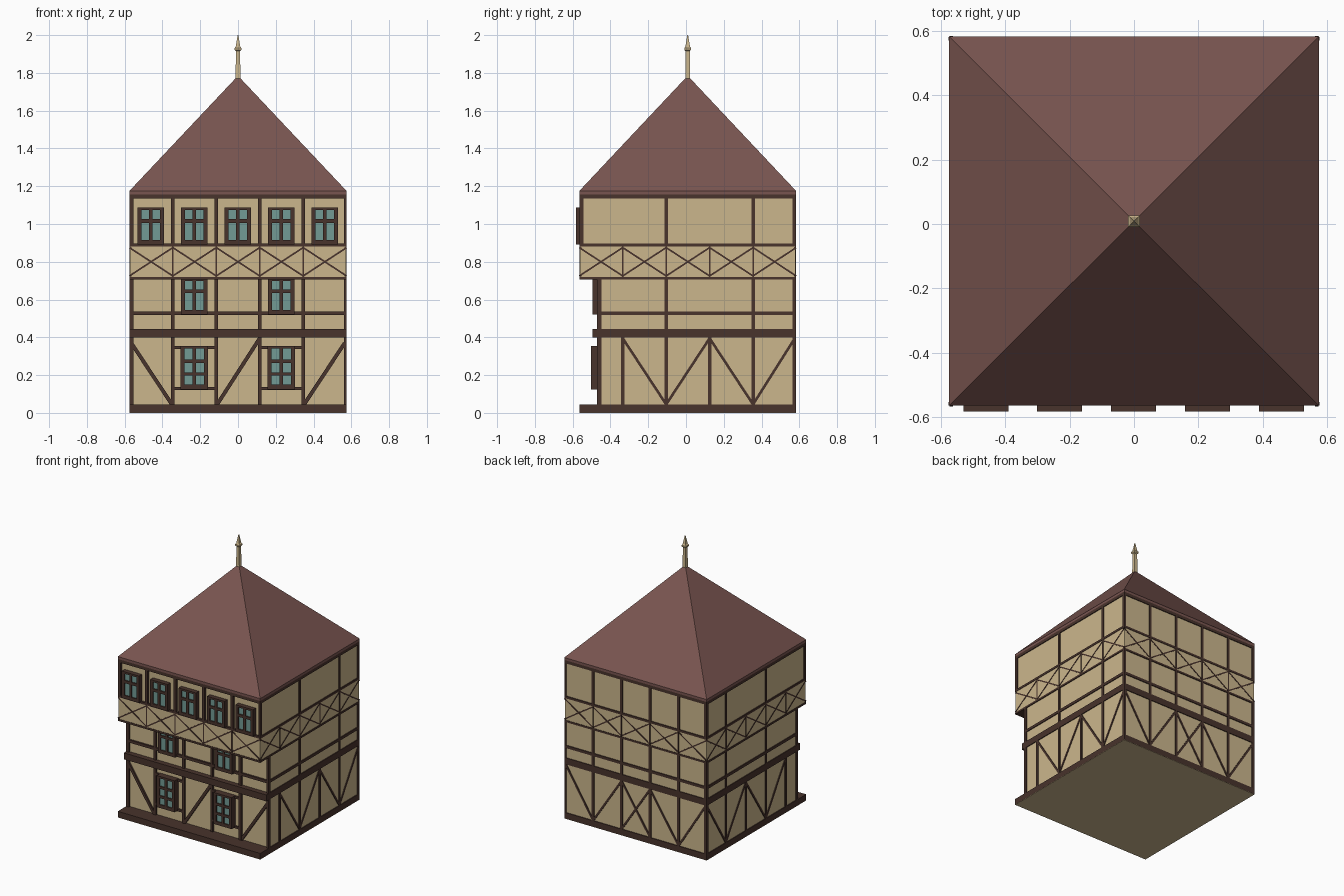
import bpy, bmesh
from mathutils import Vector

if "Cube" in bpy.data.objects:
    bpy.data.objects.remove(bpy.data.objects["Cube"])


def material(name, rgb):
    m = bpy.data.materials.new(name)
    m.diffuse_color = (*rgb, 1)
    m.use_nodes = True
    m.node_tree.nodes["Principled BSDF"].inputs["Base Color"].default_value = m.diffuse_color
    return m


CREAM = material("cream plaster", (0.60, 0.47, 0.265))
TIMBER = material("dark timber", (0.065, 0.033, 0.025))
ROOF = material("red brown roof", (0.19, 0.09, 0.08))
GLASS = material("green glass", (0.17, 0.33, 0.30))

X, YF, YB = 0.575, -0.565, 0.583       # outer limits
XS = [-0.345, -0.115, 0.115, 0.345]    # post lines across x
YS = [-0.335, -0.105, 0.125, 0.355]    # post lines across y
STEP = 0.23


def finish(name, bm, mat):
    bmesh.ops.recalc_face_normals(bm, faces=bm.faces)
    me = bpy.data.meshes.new(name)
    bm.to_mesh(me)
    bm.free()
    ob = bpy.data.objects.new(name, me)
    me.materials.append(mat)
    bpy.context.collection.objects.link(ob)
    return ob


def prism(bm, bottom, top):
    a = [bm.verts.new(p) for p in bottom]
    b = [bm.verts.new(p) for p in top]
    n = len(a)
    bm.faces.new(a)
    bm.faces.new(b)
    for i in range(n):
        bm.faces.new((a[i], a[(i + 1) % n], b[(i + 1) % n], b[i]))


def box(bm, x0, x1, y0, y1, z0, z1):
    ring = [(x0, y0), (x1, y0), (x1, y1), (x0, y1)]
    prism(bm, [(*p, z0) for p in ring], [(*p, z1) for p in ring])


class Side:
    """A wall plane: u runs along the wall, z up, d is the distance outwards."""

    def __init__(self, bm, axis, sign, plane):
        self.bm, self.axis, self.sign, self.plane = bm, axis, sign, plane

    def point(self, u, z, d):
        n = self.plane + self.sign * d
        return (u, n, z) if self.axis == 'y' else (n, u, z)

    def rect(self, u0, u1, z0, z1, d=0.0, thick=0.012):
        q = [(u0, z0), (u1, z0), (u1, z1), (u0, z1)]
        prism(self.bm, [self.point(*p, d - thick) for p in q], [self.point(*p, d) for p in q])

    def brace(self, u0, z0, u1, z1, w=0.014, d=-0.001, thick=0.011):
        a, b = Vector((u0, z0)), Vector((u1, z1))
        t = (b - a).normalized()
        p = Vector((-t.y, t.x)) * w / 2
        q = [a - p, b - p, b + p, a + p]
        prism(self.bm, [self.point(*v, d - thick) for v in q], [self.point(*v, d) for v in q])

    def posts(self, us, z0, z1, w=0.02):
        for u in us:
            self.rect(u - w / 2, u + w / 2, z0, z1)

    def crosses(self, start):
        # braced band: a cross in each of five panels
        for i in range(5):
            a, b = start + i * STEP, min(start + (i + 1) * STEP, YB)
            self.brace(a, 0.725, b, 0.875, 0.009)
            self.brace(a, 0.875, b, 0.725, 0.009)
            if i:
                self.rect(a - 0.004, a + 0.004, 0.72, 0.88)


# Plaster walls: lower storeys set back at the front, upper storey jettied
bm = bmesh.new()
box(bm, -0.569, 0.569, -0.457, 0.577, 0.03, 0.72)
finish("lower_walls", bm, CREAM)
bm = bmesh.new()
box(bm, -0.572, 0.572, -0.562, 0.580, 0.712, 0.885)
finish("braced_band_wall", bm, CREAM)
bm = bmesh.new()
box(bm, -0.569, 0.569, -0.550, 0.577, 0.885, 1.155)
finish("upper_walls", bm, CREAM)

# Base plinth with pale underside
bm = bmesh.new()
box(bm, -X, X, YF, YB, 0.002, 0.045)
finish("base_plinth", bm, TIMBER)
bm = bmesh.new()
box(bm, -X, X, YF, YB, 0, 0.002)
finish("underside", bm, CREAM)

# Belt beams running round the house
bm = bmesh.new()
box(bm, -X, X, -0.495, YB, 0.398, 0.445)
box(bm, -X, X, -0.470, YB, 0.517, 0.537)
box(bm, -X, X, YF, YB, 0.706, 0.720)
box(bm, -X, X, YF, YB, 0.880, 0.896)
box(bm, -X, X, YF, YB, 1.135, 1.157)
finish("belt_beams", bm, TIMBER)

# Corner posts
bm = bmesh.new()
for s in (-1, 1):
    w = 0.022 if s < 0 else 0.014
    xs = sorted((s * X, s * (X - w)))
    for z0, z1, y in ((0.04, 0.71, -0.470), (0.89, 1.14, YF)):
        box(bm, *xs, y, y + 0.022, z0, z1)
        box(bm, *xs, YB - 0.02, YB, z0, z1)
finish("corner_posts", bm, TIMBER)

# Front timber frame
bm = bmesh.new()
low = Side(bm, 'y', -1, -0.470)
up = Side(bm, 'y', -1, YF)
low.posts(XS, 0.04, 0.71)
up.posts(XS, 0.89, 1.14)
for u in XS:
    up.rect(u - 0.01, u + 0.01, 0.89, 1.14, 0, 0.02)
    low.rect(u - 0.01, u + 0.01, 0.04, 0.71, 0, 0.02)
low.brace(-0.565, 0.37, -0.35, 0.045, 0.02, thick=0.018)
low.brace(-0.110, 0.045, 0.115, 0.395, 0.02, thick=0.018)
low.brace(0.350, 0.045, 0.565, 0.37, 0.02, thick=0.018)
for a in (-0.345, 0.115):
    low.rect(a, a + STEP, 0.337, 0.353, 0, 0.018)
    low.rect(a, a + STEP, 0.120, 0.136, 0, 0.018)
up.crosses(-X)
finish("front_timber_frame", bm, TIMBER)

# Side timber frames, mirrored
for name, s in (("right", 1), ("left", -1)):
    bm = bmesh.new()
    f = Side(bm, 'x', s, s * X)
    f.posts(YS, 0.04, 0.40, 0.018)
    f.posts((YS[1], YS[3]), 0.44, 0.71, 0.018)
    f.posts((YS[1], YS[3]), 0.89, 1.14, 0.018)
    for i in range(4):
        z = (0.395, 0.045) if i % 2 == 0 else (0.045, 0.395)
        f.brace(YS[i], z[0], min(YS[i] + STEP, 0.576), z[1])
    f.crosses(YF)
    finish(name + "_timber_frame", bm, TIMBER)

# Back timber frame
bm = bmesh.new()
f = Side(bm, 'y', 1, YB)
f.posts(XS, 0.04, 0.71, 0.018)
f.posts(XS, 0.89, 1.14, 0.018)
for s in (-1, 1):
    f.brace(s * 0.565, 0.395, s * 0.345, 0.045)
    f.brace(s * 0.345, 0.045, s * 0.115, 0.395)
    f.brace(s * 0.115, 0.395, -s * 0.115, 0.045)
f.crosses(-X)
finish("back_timber_frame", bm, TIMBER)


# Windows: timber grid in front of a glass plate
def window(name, cx, y, z0, z1, w, cross_bars, depth):
    bm = bmesh.new()
    f = Side(bm, 'y', -1, y)
    h = w / 2
    for a, b in ((-h, -h + 0.021), (-0.009, 0.009), (h - 0.021, h)):
        f.rect(cx + a, cx + b, z0, z1, 0, depth)
    for a, b in [(z0, z0 + 0.024), (z1 - 0.014, z1)] + cross_bars:
        f.rect(cx - h, cx + h, a, b, 0, depth)
    finish(name + "_frame", bm, TIMBER)
    bm = bmesh.new()
    Side(bm, 'y', -1, y).rect(cx - h + 0.01, cx + h - 0.01, z0 + 0.01, z1 - 0.01, -0.008, 0.006)
    finish(name + "_glass", bm, GLASS)


for i, cx in enumerate((-0.232, 0.228)):
    window(f"ground_window_{i}", cx, -0.503, 0.125, 0.355, 0.145,
           [(0.197, 0.215), (0.265, 0.283)], 0.05)
    window(f"middle_window_{i}", cx, -0.494, 0.520, 0.712, 0.14, [(0.634, 0.652)], 0.04)
for i in range(5):
    window(f"upper_window_{i}", -0.461 + i * 0.23, -0.583, 0.892, 1.088, 0.14,
           [(1.006, 1.026)], 0.035)

# Pyramid roof with a shallow eaves edge
bm = bmesh.new()
box(bm, -X, X, YF, YB, 1.155, 1.175)
ring = [bm.verts.new(p) for p in ((-X, YF, 1.175), (X, YF, 1.175), (X, YB, 1.175), (-X, YB, 1.175))]
apex = bm.verts.new((0, 0.009, 1.785))
for i in range(4):
    bm.faces.new((ring[i], ring[(i + 1) % 4], apex))
bmesh.ops.remove_doubles(bm, verts=bm.verts, dist=1e-5)
finish("roof", bm, ROOF)

# Finial: square shaft, collar and pointed tip
bm = bmesh.new()
levels = [(0.013, 1.76), (0.011, 1.915), (0.018, 1.922), (0.018, 1.932), (0.012, 1.94), (0.002, 2.0)]
for (a, z0), (b, z1) in zip(levels, levels[1:]):
    c = ((-1, -1), (1, -1), (1, 1), (-1, 1))
    prism(bm, [(u * a, 0.009 + v * a, z0) for u, v in c], [(u * b, 0.009 + v * b, z1) for u, v in c])
finish("roof_finial", bm, CREAM)
